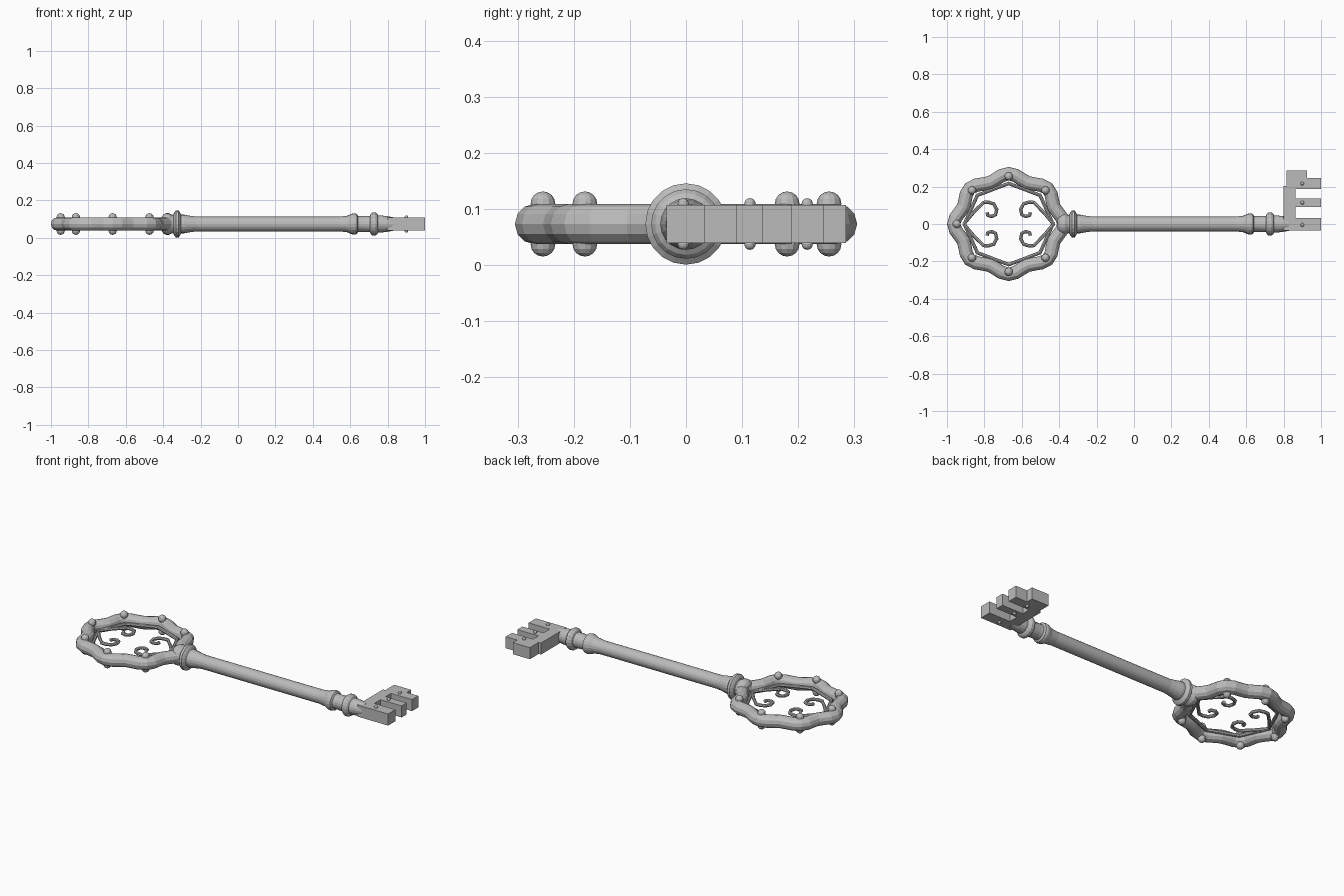
import bpy, bmesh
from math import sin, cos, pi, tau

if "Cube" in bpy.data.objects:
    bpy.data.objects.remove(bpy.data.objects["Cube"], do_unlink=True)

MID = 0.0735          # height of the key's axis
BOW_X = -0.67         # centre of the bow

metal = bpy.data.materials.new("grey metal")
metal.use_nodes = True
grey = (0.5, 0.5, 0.5, 1)
metal.diffuse_color = grey
metal.node_tree.nodes["Principled BSDF"].inputs["Base Color"].default_value = grey


def add_object(name, mesh):
    mesh.materials.clear()
    mesh.materials.append(metal)
    ob = bpy.data.objects.new(name, mesh)
    bpy.context.collection.objects.link(ob)
    return ob


def from_bmesh(name, bm):
    bmesh.ops.recalc_face_normals(bm, faces=bm.faces)
    mesh = bpy.data.meshes.new(name)
    bm.to_mesh(mesh)
    bm.free()
    return add_object(name, mesh)


def tube(name, points, radius, closed=False, res=2):
    """Round bar along a flat path at the axis height."""
    curve = bpy.data.curves.new(name, "CURVE")
    curve.dimensions = "3D"
    curve.bevel_depth = radius
    curve.bevel_resolution = res
    curve.use_fill_caps = True
    spline = curve.splines.new("POLY")
    spline.points.add(len(points) - 1)
    for p, (x, y) in zip(spline.points, points):
        p.co = (x, y, MID, 1)
    spline.use_cyclic_u = closed
    spline.use_smooth = False
    temp = bpy.data.objects.new("temp", curve)
    bpy.context.collection.objects.link(temp)
    bpy.context.view_layer.update()
    mesh = bpy.data.meshes.new_from_object(
        temp.evaluated_get(bpy.context.evaluated_depsgraph_get()))
    bpy.data.objects.remove(temp)
    for poly in mesh.polygons:
        poly.use_smooth = False
    return add_object(name, mesh)


def lathe(name, profile, sides=20):
    """Turn (x, radius) pairs about the key's axis."""
    bm = bmesh.new()
    rings = [[bm.verts.new((x, r * cos(tau * i / sides), MID + r * sin(tau * i / sides)))
              for i in range(sides)] for x, r in profile]
    for a, b in zip(rings, rings[1:]):
        for i in range(sides):
            j = (i + 1) % sides
            bm.faces.new((a[i], a[j], b[j], b[i]))
    bm.faces.new(rings[0])
    bm.faces.new(rings[-1])
    return from_bmesh(name, bm)


def bead(name, x, y, z, radius):
    bm = bmesh.new()
    bmesh.ops.create_uvsphere(bm, u_segments=12, v_segments=8, radius=radius)
    bmesh.ops.translate(bm, vec=(x, y, z), verts=bm.verts)
    return from_bmesh(name, bm)


# Bow: lobed ring with eight corners
ring = []
for i in range(48):
    a = tau * i / 48
    f = 0.945 + 0.055 * cos(8 * a)
    ring.append((BOW_X + 0.294 * f * cos(a), 0.269 * f * sin(a)))
tube("bow_ring", ring, 0.036, closed=True, res=4)

# Thin wire lining the ring
tube("bow_inner_wire", [(BOW_X + 0.237 * cos(i * pi / 4), 0.217 * sin(i * pi / 4))
                        for i in range(8)], 0.01, closed=True)

# Beads on both faces of the ring corners
for i in range(1, 8):
    a = i * pi / 4
    for side, label in ((1, "top"), (-1, "bottom")):
        bead(f"bow_bead_{label}_{i}", BOW_X + 0.278 * cos(a), 0.255 * sin(a),
             MID + side * 0.036, 0.022)

# Four mirrored scrolls inside the bow
scroll = [(0.24, 0), (0.19, 0.06), (0.135, 0.115), (0.11, 0.117), (0.08, 0.108),
          (0.064, 0.078), (0.07, 0.05), (0.09, 0.04), (0.112, 0.046), (0.115, 0.062)]
for sx in (-1, 1):
    for sy in (-1, 1):
        tube(f"scroll_{'right' if sx < 0 else 'left'}_{'front' if sy < 0 else 'back'}",
             [(BOW_X + sx * x, sy * y) for x, y in scroll], 0.0095)

# Turned shaft and its collars
lathe("shaft", [(-0.35, 0.05), (-0.29, 0.05), (-0.25, 0.043), (-0.22, 0.039),
                (0.54, 0.039), (0.6, 0.046), (0.66, 0.042), (0.76, 0.046),
                (0.79, 0.043), (0.83, 0.036)])
lathe("bow_collar", [(-0.41, 0.035), (-0.4, 0.05), (-0.385, 0.058),
                     (-0.37, 0.058), (-0.355, 0.05), (-0.345, 0.045)])
lathe("large_collar", [(-0.346, 0.05), (-0.34, 0.062), (-0.332, 0.0725),
                       (-0.318, 0.0725), (-0.31, 0.062), (-0.304, 0.05)])
lathe("shaft_end_collar", [(0.585, 0.043), (0.605, 0.054), (0.622, 0.057),
                           (0.635, 0.054), (0.642, 0.042)])
lathe("bit_collar", [(0.704, 0.04), (0.71, 0.055), (0.72, 0.062),
                     (0.734, 0.062), (0.744, 0.055), (0.75, 0.045)])

# Bit: one toothed outline, extruded
outline = [(0.8, -0.035), (1, -0.035), (1, 0.033), (0.863, 0.033), (0.863, 0.09),
           (1, 0.09), (1, 0.137), (0.863, 0.137), (0.863, 0.187), (1, 0.187),
           (1, 0.245), (0.925, 0.245), (0.925, 0.285), (0.815, 0.285),
           (0.815, 0.203), (0.8, 0.203)]
bm = bmesh.new()
face = bm.faces.new([bm.verts.new((x, y, MID - 0.034)) for x, y in outline])
out = bmesh.ops.extrude_face_region(bm, geom=[face])
bmesh.ops.translate(bm, vec=(0, 0, 0.068),
                    verts=[v for v in out["geom"] if isinstance(v, bmesh.types.BMVert)])
from_bmesh("bit", bm)

# Studs on both faces of the teeth
for i, y in enumerate((-0.005, 0.114, 0.216)):
    for side, label in ((1, "top"), (-1, "bottom")):
        bead(f"bit_stud_{label}_{i}", 0.9, y, MID + side * 0.036, 0.01)
